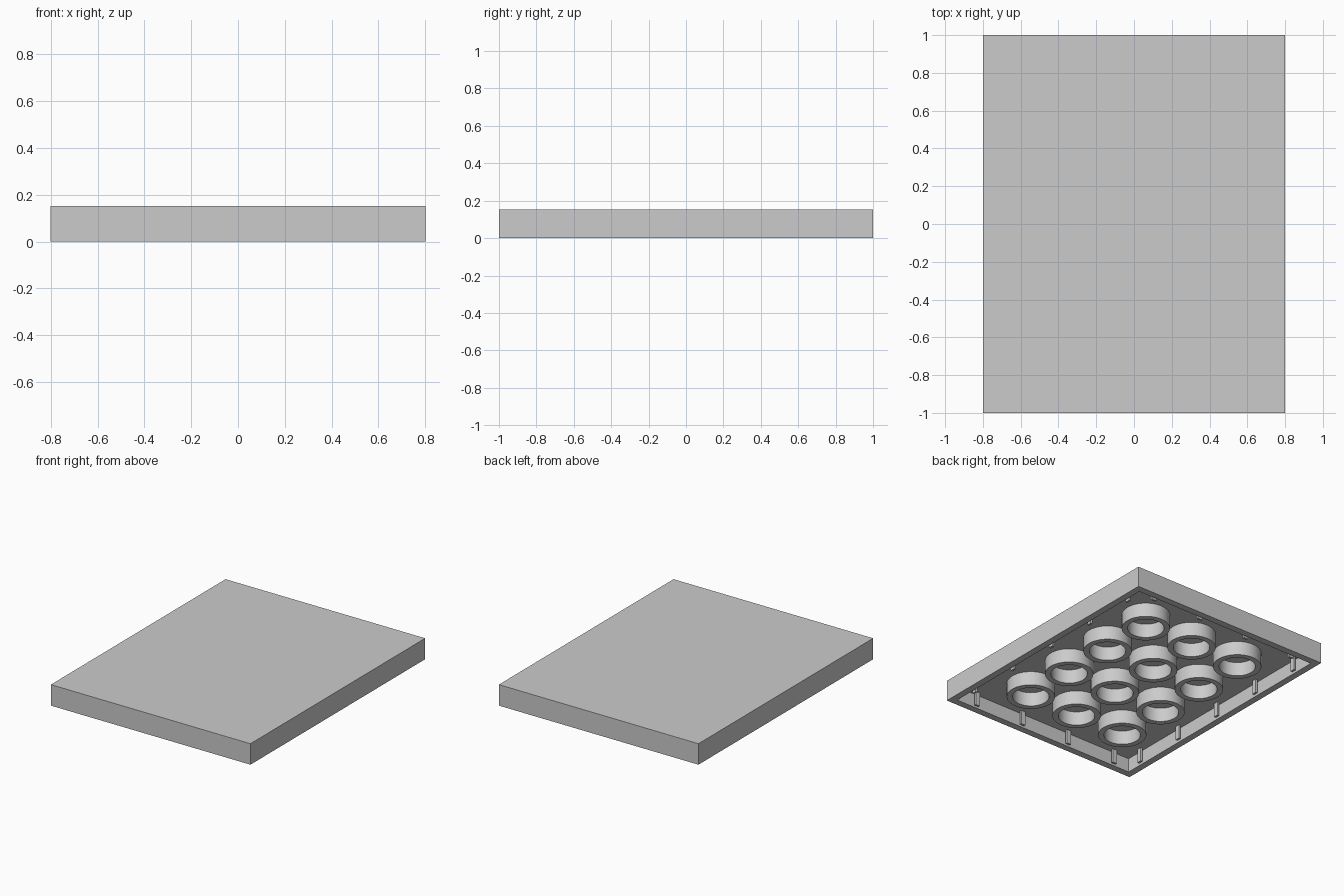
import bpy, bmesh
from mathutils import Matrix, Vector

if "Cube" in bpy.data.objects:
    bpy.data.objects.remove(bpy.data.objects["Cube"], do_unlink=True)

COLS, ROWS, PITCH = 4, 5, 0.4
HEIGHT, WALL, CEILING = 0.152, 0.07, 0.05
HALF_X, HALF_Y = COLS * PITCH / 2, ROWS * PITCH / 2
UNDERSIDE = HEIGHT - CEILING

grey = bpy.data.materials.new("light_grey")
grey.use_nodes = True
colour = (0.6, 0.6, 0.6, 1)
grey.diffuse_color = colour
grey.node_tree.nodes["Principled BSDF"].inputs["Base Color"].default_value = colour


def finish(bm, name):
    bmesh.ops.recalc_face_normals(bm, faces=bm.faces)
    mesh = bpy.data.meshes.new(name)
    bm.to_mesh(mesh)
    bm.free()
    mesh.materials.append(grey)
    obj = bpy.data.objects.new(name, mesh)
    bpy.context.collection.objects.link(obj)
    return obj


def add_box(bm, centre, size):
    matrix = Matrix.Translation(centre) @ Matrix.Diagonal((*size, 1))
    bmesh.ops.create_cube(bm, size=1, matrix=matrix)


def centres(count):
    return [(i - (count - 1) / 2) * PITCH for i in range(count)]


# Hollow plate: box with its bottom face inset and pushed up
bm = bmesh.new()
add_box(bm, (0, 0, HEIGHT / 2), (HALF_X * 2, HALF_Y * 2, HEIGHT))
bottom = min(bm.faces, key=lambda f: f.calc_center_median().z)
bmesh.ops.inset_region(bm, faces=[bottom], thickness=WALL)
pushed = bmesh.ops.extrude_face_region(bm, geom=[bottom])["geom"]
bmesh.ops.translate(bm, vec=Vector((0, 0, UNDERSIDE)),
                    verts=[v for v in pushed if isinstance(v, bmesh.types.BMVert)])
if bottom.is_valid:
    bmesh.ops.delete(bm, geom=[bottom], context="FACES_ONLY")
finish(bm, "tile_shell")

# Thin ribs on the inner walls at each grid centre
bm = bmesh.new()
RIB_W, RIB_D = 0.035, 0.015
for side in (-1, 1):
    for x in centres(COLS):
        add_box(bm, (x, side * (HALF_Y - WALL - RIB_D / 2), UNDERSIDE / 2),
                (RIB_W, RIB_D, UNDERSIDE))
    for y in centres(ROWS):
        add_box(bm, (side * (HALF_X - WALL - RIB_D / 2), y, UNDERSIDE / 2),
                (RIB_D, RIB_W, UNDERSIDE))
finish(bm, "wall_ribs")

# Tube profile spun once, then shared by every tube
bm = bmesh.new()
profile = [(0.122, UNDERSIDE), (0.122, 0), (0.162, 0), (0.162, UNDERSIDE)]
verts = [bm.verts.new((r, 0, z)) for r, z in profile]
edges = [bm.edges.new(pair) for pair in zip(verts, verts[1:])]
bmesh.ops.spin(bm, geom=verts + edges, cent=(0, 0, 0), axis=(0, 0, 1),
               angle=6.283185, steps=48, use_duplicate=False)
bmesh.ops.remove_doubles(bm, verts=bm.verts, dist=0.0005)
tube = finish(bm, "underside_tube")
bpy.ops.object.select_all(action="DESELECT")
tube.select_set(True)
bpy.context.view_layer.objects.active = tube
bpy.ops.object.shade_smooth_by_angle(angle=0.6)

spots = [(x, y, 0) for x in centres(COLS - 1) for y in centres(ROWS - 1)]
tube.location = spots[0]
for spot in spots[1:]:
    copy = tube.copy()
    copy.location = spot
    bpy.context.collection.objects.link(copy)
